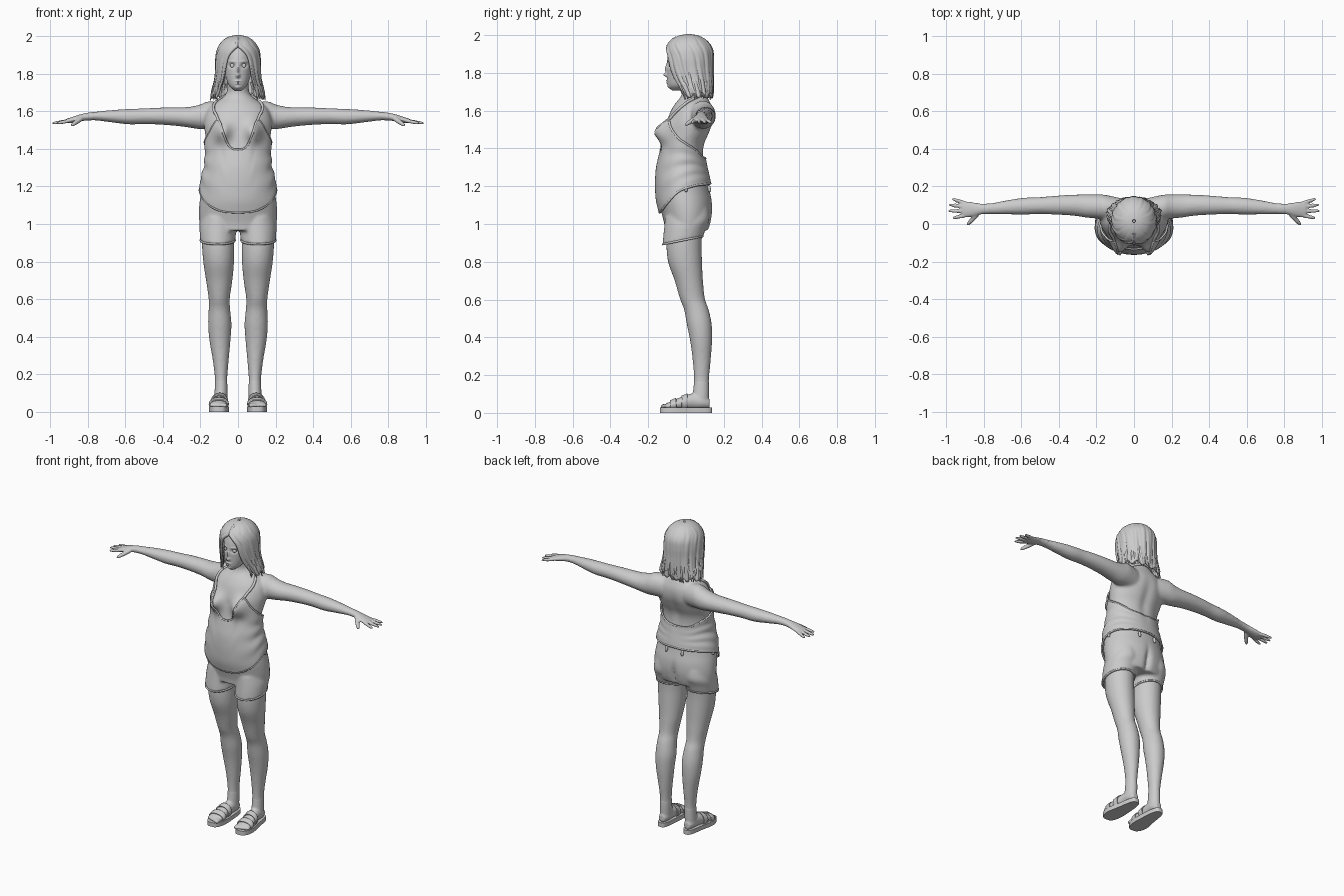
import bpy, bmesh, math, random
from math import sin, cos, pi, exp, radians, tau
from mathutils import Vector

if "Cube" in bpy.data.objects:
    bpy.data.objects.remove(bpy.data.objects["Cube"])

random.seed(4)


def interp(tab, t):
    """Smooth (Hermite) lookup of a row in a table keyed by its first column."""
    tab = sorted(tab)
    xs = [r[0] for r in tab]
    t = min(max(t, xs[0]), xs[-1])
    i = max(k for k in range(len(xs) - 1) if xs[k] <= t)
    h = xs[i + 1] - xs[i]
    s = (t - xs[i]) / h

    def slope(k, c):
        a, b = max(k - 1, 0), min(k + 1, len(xs) - 1)
        return (tab[b][c] - tab[a][c]) / (xs[b] - xs[a])
    return [(2*s**3 - 3*s*s + 1) * tab[i][c] + (3*s*s - 2*s**3) * tab[i + 1][c]
            + h * ((s**3 - 2*s*s + s) * slope(i, c) + (s**3 - s*s) * slope(i + 1, c))
            for c in range(1, len(tab[0]))]


def add(bm, fn, nu=32, nv=24, wrap=True, caps=True, sides=(1,)):
    """Add a surface fn(u, v); sides=(1, -1) also adds its mirror image."""
    for s in sides:
        rows = []
        for j in range(nv + 1):
            pts = [fn(i / nu, j / nv) for i in range(nu if wrap else nu + 1)]
            rows.append([bm.verts.new((p[0] * s, p[1], p[2])) for p in pts])
        for a, b in zip(rows, rows[1:]):
            for i in range(nu):
                k = (i + 1) % len(a)
                bm.faces.new((a[i], a[k], b[k], b[i]))
        if wrap and caps:
            bm.faces.new(rows[0])
            bm.faces.new(rows[-1])


def finish(name, bm, voxel=0, thick=0):
    bmesh.ops.recalc_face_normals(bm, faces=bm.faces)
    me = bpy.data.meshes.new(name)
    bm.to_mesh(me)
    bm.free()
    ob = bpy.data.objects.new(name, me)
    bpy.context.collection.objects.link(ob)
    bpy.ops.object.select_all(action='DESELECT')
    ob.select_set(True)
    bpy.context.view_layer.objects.active = ob
    bpy.ops.object.shade_smooth_by_angle(angle=radians(50))
    if voxel:
        m = ob.modifiers.new("blend", 'REMESH')
        m.mode, m.voxel_size, m.use_smooth_shade = 'VOXEL', voxel, True
        m = ob.modifiers.new("soften", 'SMOOTH')
        m.factor, m.iterations = 0.5, 4
    if thick:
        m = ob.modifiers.new("thickness", 'SOLIDIFY')
        m.thickness, m.offset = thick, 0


def tube(tab, axis, off=0, lo=None, hi=None, shear=0):
    """Elliptical loft along an axis; rows are (t, centre a, centre b, radius a, radius b)."""
    lo = min(r[0] for r in tab) if lo is None else lo
    hi = max(r[0] for r in tab) if hi is None else hi

    def fn(u, v):
        t = lo + (hi - lo) * v
        a, b, ra, rb = interp(tab, t)
        a, b = a + (ra + off) * cos(tau * u), b + (rb + off) * sin(tau * u)
        return {'x': (t, a, b), 'y': (a, t, b), 'z': (a, b, t + shear * b)}[axis]
    return fn


def limb(p0, p1, r0, r1):
    """Tapered, round-ended rod."""
    p0, p1 = Vector(p0), Vector(p1)
    q = (p1 - p0).to_track_quat('Z', 'Y')

    def fn(u, v):
        r = (r0 + (r1 - r0) * v) * max(sin(pi * v), 0.02) ** 0.4
        return p0.lerp(p1, (1 - cos(pi * v)) / 2) + q @ Vector((r * cos(tau*u), r * sin(tau*u), 0))
    return fn


def cord(name, paths, r, cyclic=False, taper=False):
    cu = bpy.data.curves.new(name, 'CURVE')
    cu.dimensions, cu.bevel_depth, cu.bevel_resolution = '3D', r, 1
    cu.use_fill_caps = True
    for pts in paths:
        sp = cu.splines.new('POLY')
        sp.points.add(len(pts) - 1)
        sp.use_cyclic_u = cyclic
        for k, (p, q) in enumerate(zip(sp.points, pts)):
            p.co = (*q, 1)
            p.radius = 1 - 0.85 * (k / (len(pts) - 1)) ** 2 if taper else 1
    bpy.context.collection.objects.link(bpy.data.objects.new(name, cu))


# torso shape shared by skin, top and shorts: z, half width, front y, back y
TORSO = [(.96, .198, -.112, .115), (1.0, .205, -.115, .13), (1.06, .208, -.13, .14),
         (1.12, .204, -.145, .138), (1.18, .194, -.15, .125), (1.24, .185, -.15, .115),
         (1.30, .17, -.145, .103), (1.36, .163, -.132, .095), (1.42, .165, -.118, .10),
         (1.48, .175, -.108, .125), (1.54, .18, -.10, .145), (1.60, .165, -.08, .145),
         (1.64, .13, -.055, .13), (1.67, .085, -.03, .115), (1.70, .06, -.02, .10),
         (1.78, .058, -.035, .085)]


def torso(deg, z, off=0.0):
    th = radians(deg)
    w, f, b = interp(TORSO, z)
    x, y = (w + off) * sin(th), (f + b) / 2 - ((b - f) / 2 + off) * cos(th)
    k = min(1, 2 * abs(cos(th)))
    if cos(th) > 0:
        y -= k * .06 * exp(-((abs(x) - .082) / .042)**2 - ((z - 1.49) / .052)**2)
    else:
        y -= k * .022 * exp(-(x / .016)**2 - ((z - 1.02) / .08)**2)
        y -= k * .012 * exp(-(x / .03)**2 - ((z - 1.46) / .12)**2)
    return Vector((x, y, z))


# skin: torso, arms and legs blended; hands and feet blended at a finer size
LEG = [(1.0, .105, 0, .085, .09), (.9, .106, -.01, .086, .093), (.8, .103, -.005, .082, .09),
       (.7, .10, .015, .07, .075), (.6, .10, .035, .056, .066), (.55, .099, .054, .057, .065),
       (.47, .097, .07, .062, .066), (.38, .096, .08, .056, .058), (.28, .092, .083, .043, .048),
       (.18, .09, .082, .033, .04), (.12, .09, .08, .034, .042), (.05, .092, .075, .035, .045)]
FOOT = [(.125, .092, .05, .02, .024), (.09, .092, .058, .034, .036), (.04, .094, .062, .036, .042),
        (-.02, .10, .052, .042, .034), (-.07, .102, .042, .047, .024), (-.105, .104, .036, .043, .014)]
ARM = [(.08, .085, 1.575, .055, .07), (.16, .09, 1.578, .066, .074), (.20, .093, 1.57, .064, .066),
       (.26, .096, 1.568, .061, .055), (.32, .10, 1.571, .056, .05), (.42, .10, 1.574, .05, .045),
       (.50, .098, 1.573, .045, .042), (.58, .095, 1.571, .045, .041), (.66, .09, 1.573, .039, .034),
       (.76, .082, 1.574, .029, .023), (.81, .08, 1.57, .028, .02), (.85, .078, 1.562, .036, .018),
       (.89, .078, 1.552, .042, .015), (.915, .078, 1.547, .038, .012)]
both = (1, -1)
bm = bmesh.new()
add(bm, lambda u, v: torso(360 * u, 1.1 + .66 * v), 72, 60)
add(bm, tube(LEG, 'z', lo=.12), nv=60, sides=both)
add(bm, tube(ARM, 'x', hi=.80), nv=60, sides=both)
finish("body_skin", bm, voxel=.009)
bm = bmesh.new()
add(bm, tube(ARM, 'x', lo=.76), nv=30, sides=both)
for y0, y1, tip in ((.047, .032, .965), (.068, .07, .99), (.089, .103, .985), (.108, .134, .968)):
    add(bm, limb((.885, y0, 1.552), (tip, y1, 1.535), .0115, .009), 12, 14, sides=both)
add(bm, limb((.825, .062, 1.566), (.888, -.006, 1.523), .016, .010), 12, 14, sides=both)
finish("hands", bm, voxel=.0055)
bm = bmesh.new()
add(bm, tube(LEG, 'z', hi=.17), sides=both)
add(bm, tube(FOOT, 'y'), sides=both)
for k in range(5):
    x = .07 + .018 * k
    add(bm, limb((x, -.08, .037), (x, -.133 + .006 * k, .034), .015 - .0012*k, .013 - .0012*k),
        12, 12, sides=both)
finish("feet", bm, voxel=.0055)

# shorts with slanted leg hems
SHORT_LEG = [(.913, .108, -.017, .093, .107), (.96, .107, -.007, .097, .113),
             (1.0, .105, .004, .099, .12), (1.06, .10, .005, .09, .115)]
bm = bmesh.new()
add(bm, lambda u, v: torso(360 * u, .965 + .24 * v), 72, 30)
add(bm, tube(SHORT_LEG, 'z', shear=.2), 48, 20, sides=both)
finish("shorts", bm, voxel=.0085)
hem = tube(SHORT_LEG, 'z', shear=.2, off=-.002)
cord("shorts_hems", [[(s * p[0], p[1], p[2] + .004) for p in (hem(i / 48, 0) for i in range(48))]
                     for s in both], .006, True)
bm = bmesh.new()
for a in (95, 163):
    add(bm, limb(torso(a, 1.205, .005), torso(a, 1.17, .005), .009, .009), 10, 8, sides=both)
finish("belt_loops", bm)

# tank top between a hem line and a neckline (angle from the front, z)
HEM = [(0, 1.06), (25, 1.07), (50, 1.11), (75, 1.165), (90, 1.185), (120, 1.205), (180, 1.215)]
NECK = [(0, 1.395), (10, 1.40), (18, 1.425), (24, 1.475), (29, 1.53), (34, 1.555), (40, 1.54),
        (52, 1.495), (70, 1.455), (90, 1.43), (120, 1.395), (150, 1.355), (180, 1.345)]


def top(u, v):
    d = 360 * u
    a = min(d, 360 - d)
    lo, hi = interp(HEM, a)[0], interp(NECK, a)[0]
    crease = .003 * sin(v * 22 + 3 * cos(radians(d))) * max(0, sin(pi * v)) * sin(radians(a)) ** 2
    return torso(d, lo + (hi - lo) * v, .010 + crease)


bm = bmesh.new()
add(bm, top, 120, 44, caps=False)
finish("tank_top", bm, thick=.007)
cord("tank_top_edges", [[top(i / 120, v) for i in range(120)] for v in (0, 1)], .006, True)
STRAP = [(0, 34, 1.55), (1, 42, 1.585), (2, 62, 1.63), (3, 85, 1.66), (4, 130, 1.685), (5, 180, 1.695)]
cord("halter_straps", [[torso(s * a, z, .006) for a, z in (interp(STRAP, k / 6) for k in range(31))]
                       for s in both], .008)

# sandals: soles and straps
SOLE = [(-.14, .102, .058), (-.07, .102, .057), (.03, .095, .043), (.14, .092, .041)]


def sole(u, v):
    y = -.138 * cos(tau * u)
    xc, hw = interp(SOLE, y)
    s = sin(tau * u)
    return xc + math.copysign(abs(s) ** .6, s) * hw, y, .028 * v


bm = bmesh.new()
add(bm, sole, 64, 2, sides=both)
finish("sandal_soles", bm)
bm = bmesh.new()
for a, b in ((-.082, -.052), (-.022, .008)):
    add(bm, tube(FOOT, 'y', .003, a, b), 40, 5, caps=False, sides=both)
finish("sandal_straps", bm, thick=.007)

# head with sculpted bumps: x, z, spread x, spread z, y shift
HEAD = [(1.708, 0, -.045, .018, .03), (1.73, 0, -.04, .043, .053), (1.76, 0, -.03, .058, .068),
        (1.80, 0, -.015, .069, .085), (1.85, 0, -.005, .075, .095), (1.90, 0, .005, .076, .098),
        (1.95, 0, .01, .062, .08), (1.975, 0, .012, .035, .045)]
BUMPS = [(.032, 1.843, .016, .011, .014), (-.032, 1.843, .016, .011, .014),
         (.032, 1.864, .02, .006, -.004), (-.032, 1.864, .02, .006, -.004),
         (0, 1.789, .010, .010, -.018), (0, 1.82, .008, .025, -.011), (0, 1.759, .017, .005, -.007),
         (0, 1.747, .014, .005, -.007), (0, 1.725, .016, .009, -.007)]
skull = tube(HEAD, 'z')


def head(u, v):
    x, y, z = skull(u, v)
    if y < -.03:
        y += sum(d * exp(-((x - a) / sa)**2 - ((z - b) / sb)**2) for a, b, sa, sb, d in BUMPS)
    return x, y, z


bm = bmesh.new()
add(bm, head, 112, 84)
finish("head", bm)
bm = bmesh.new()
add(bm, limb((.031, -.090, 1.843), (.031, -.066, 1.843), .012, .012), 20, 14, sides=both)
finish("eyes", bm)

# shoulder-length hair, open around the face
HAIR = [(2.0, .015, .008, .008), (1.993, .015, .042, .046), (1.97, .015, .079, .088),
        (1.93, .017, .105, .117), (1.88, .018, .114, .123), (1.82, .02, .115, .12),
        (1.76, .03, .12, .11), (1.70, .045, .135, .092), (1.66, .05, .142, .088)]
PART = [(1.66, 52), (1.70, 47), (1.78, 39), (1.85, 33), (1.90, 25), (1.935, 10), (1.95, 0), (2.0, 0)]


def hair(deg, z, off=0.0):
    yc, rx, ry = interp(HAIR, z)
    th = radians(deg)
    return Vector(((rx + off) * sin(th), yc - (ry + off) * cos(th), z))


def hair_shell(u, v):
    zb = 1.68 + .012 * sin(u * 55)
    z = 2.0 - (2.0 - zb) * v ** 1.6
    a = max(0, interp(PART, z)[0])
    d = a + u * (360 - 2 * a)
    return hair(d, z, v * (.003 * sin(u * 88 + 2 * v) + .002 * sin(u * 150 - 3 * v)))


bm = bmesh.new()
add(bm, hair_shell, 150, 36, wrap=False)
finish("hair", bm, thick=.012)
fringe = [[hair(s * (max(0, interp(PART, z)[0]) + 3), z, -.001)
           for z in (1.985 - .31 * k / 30 for k in range(31))] for s in both]
cord("hair_fringe", fringe, .011, taper=True)
locks = []
for k in range(44):
    d, z0, tip = 50 + 260 * k / 43, random.uniform(1.73, 1.80), random.uniform(1.655, 1.69)
    twist, flick = random.uniform(-9, 9), random.uniform(-.004, .012)
    locks.append([hair(d + twist * t * t, z0 + (tip - z0) * t, -.004 + flick * t ** 3 + .004 * sin(pi * t))
                  for t in (i / 9 for i in range(10))])
cord("hair_locks", locks, .011, taper=True)
